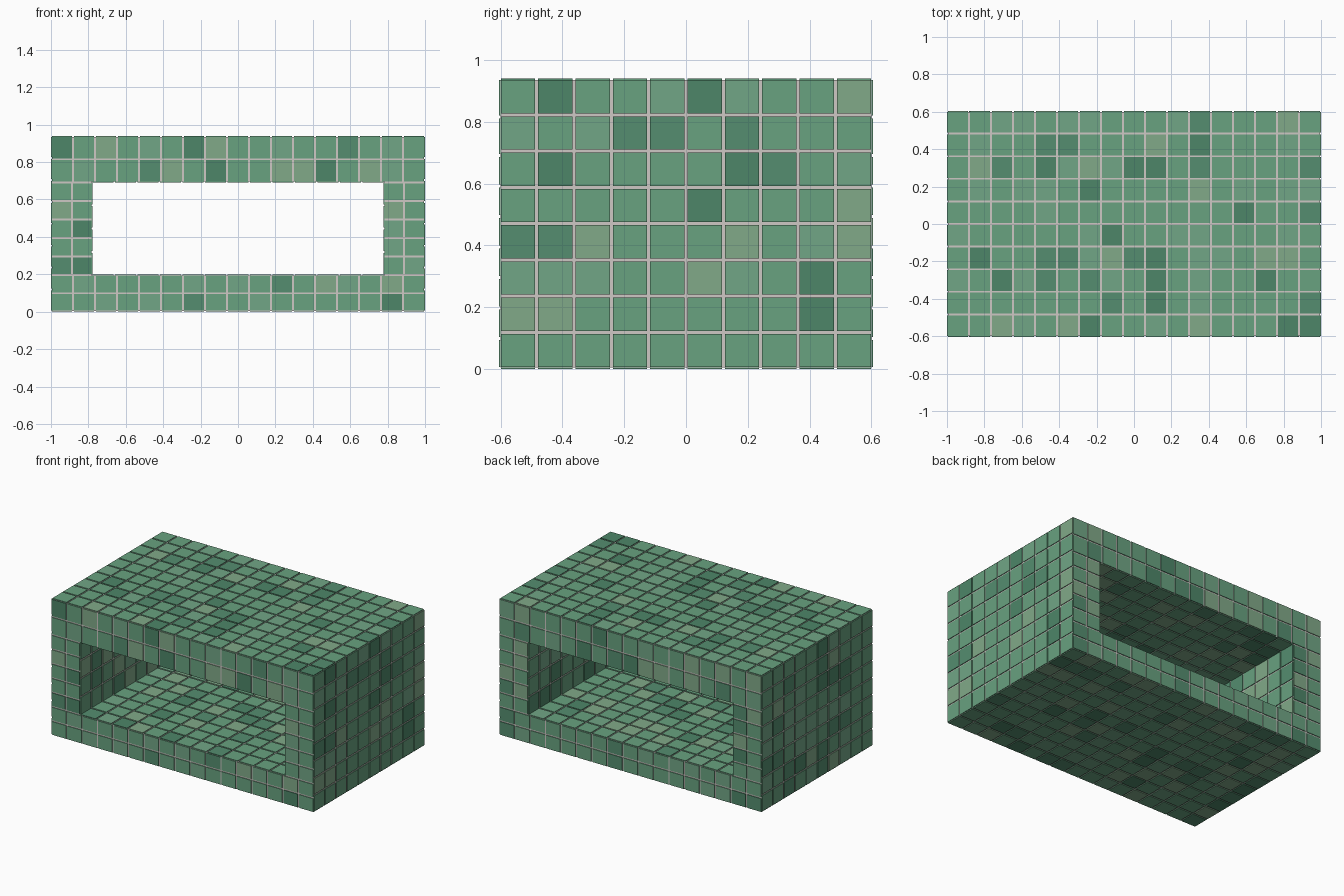
import bpy, bmesh, random
from mathutils import Vector

if "Cube" in bpy.data.objects:
    bpy.data.objects.remove(bpy.data.objects["Cube"])

random.seed(7)
X, Y, Z0, Z1 = 0.995, 0.6, 0.005, 0.935      # core block
OX, OZ0, OZ1 = 0.782, 0.193, 0.695           # opening through the core
RISE, SINK, GAP = 0.005, 0.003, 0.010        # tile height, embedding, joint width


def material(name, rgb):
    m = bpy.data.materials.new(name)
    m.diffuse_color = (*rgb, 1)
    m.use_nodes = True
    m.node_tree.nodes["Principled BSDF"].inputs["Base Color"].default_value = m.diffuse_color
    return m


grout = material("grout", (0.62, 0.58, 0.56))
glazes = [material("glaze_mid", (0.138, 0.36, 0.215)),
          material("glaze_soft", (0.165, 0.38, 0.24)),
          material("glaze_dark", (0.09, 0.27, 0.16)),
          material("glaze_deep", (0.075, 0.24, 0.14)),
          material("glaze_pale", (0.22, 0.40, 0.25))]
WEIGHTS = [50, 18, 12, 7, 11]


def add_object(name, bm, mats):
    bmesh.ops.recalc_face_normals(bm, faces=bm.faces)
    me = bpy.data.meshes.new(name)
    bm.to_mesh(me)
    bm.free()
    for m in mats:
        me.materials.append(m)
    ob = bpy.data.objects.new(name, me)
    bpy.context.collection.objects.link(ob)
    return ob


# Core: rectangular ring profile pushed from front to back
bm = bmesh.new()
outer = [(-X, Z0), (X, Z0), (X, Z1), (-X, Z1)]
inner = [(-OX, OZ0), (OX, OZ0), (OX, OZ1), (-OX, OZ1)]
vo = [bm.verts.new((x, -Y, z)) for x, z in outer]
vi = [bm.verts.new((x, -Y, z)) for x, z in inner]
ring = [bm.faces.new((vo[i], vo[(i + 1) % 4], vi[(i + 1) % 4], vi[i])) for i in range(4)]
ext = bmesh.ops.extrude_face_region(bm, geom=ring, use_keep_orig=True)
bmesh.ops.translate(bm, vec=(0, 2 * Y, 0),
                    verts=[g for g in ext["geom"] if isinstance(g, bmesh.types.BMVert)])
add_object("grout_core", bm, [grout])


def lay_tiles(bm, axis, level, side, u, v):
    """Grid of thin tiles on the plane axis=level, facing side; u, v = (from, to, count)."""
    ua, va = [a for a in range(3) if a != axis]
    du, dv = (u[1] - u[0]) / u[2], (v[1] - v[0]) / v[2]
    for i in range(u[2]):
        for j in range(v[2]):
            c, s = Vector(), Vector()
            c[ua], s[ua] = u[0] + (i + 0.5) * du, du - GAP
            c[va], s[va] = v[0] + (j + 0.5) * dv, dv - GAP
            c[axis], s[axis] = level + side * (RISE - SINK) / 2, RISE + SINK
            glaze = random.choices(range(5), WEIGHTS)[0]
            verts = bmesh.ops.create_cube(bm, size=1)["verts"]
            for p in verts:
                p.co = Vector(p.co[k] * s[k] + c[k] for k in range(3))
            for f in {f for p in verts for f in p.link_faces}:
                f.material_index = glaze


def panel(name, *patches):
    bm = bmesh.new()
    for p in patches:
        lay_tiles(bm, *p)
    add_object(name, bm, glazes)


E = GAP / 2 - 0.001                           # outer tiles run almost to the corner
ux, uy, uz = (-X - E, X + E, 17), (-Y - E, Y + E, 10), (Z0 - E, Z1 + E, 8)
ix, iy, iz = (-OX, OX, 13), uy, (OZ0, OZ1, 4)

# Outer faces
panel("top_tiles", (2, Z1, 1, ux, uy))
panel("bottom_tiles", (2, Z0, -1, ux, uy))
panel("right_tiles", (0, X, 1, uy, uz))
panel("left_tiles", (0, -X, -1, uy, uz))

# Faces inside the opening
panel("inner_floor_tiles", (2, OZ0, 1, ix, iy))
panel("inner_ceiling_tiles", (2, OZ1, -1, ix, iy))
panel("inner_left_tiles", (0, -OX, 1, iy, iz))
panel("inner_right_tiles", (0, OX, -1, iy, iz))

# Frames around the opening, front and back
for name, s in (("front_frame_tiles", -1), ("back_frame_tiles", 1)):
    panel(name,
          (1, s * Y, s, ux, (OZ1 - E, Z1 + E, 2)),
          (1, s * Y, s, ux, (Z0 - E, OZ0 + E, 2)),
          (1, s * Y, s, (-X - E, -OX + E, 2), (OZ0 + E, OZ1 - E, 5)),
          (1, s * Y, s, (OX - E, X + E, 2), (OZ0 + E, OZ1 - E, 5)))
